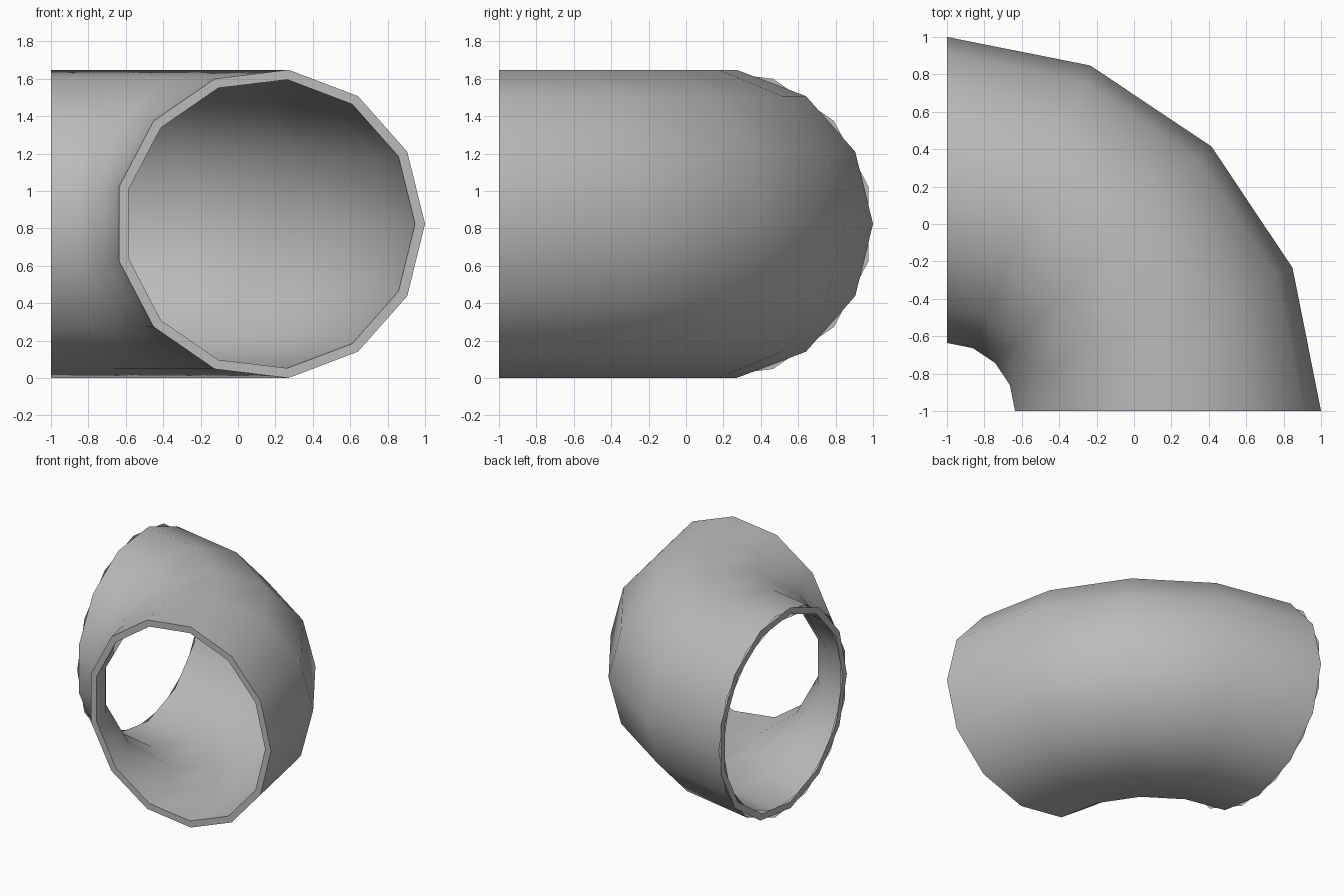
import bpy
import bmesh
from math import sin, cos, pi, radians
from mathutils import Vector

cube = bpy.data.objects.get("Cube")
if cube:
    bpy.data.objects.remove(cube)

SIDES = 13          # sides of the pipe section
BENDS = 4           # straight segments in the quarter turn
OUTER, INNER = 0.83, 0.777
BEND_RADIUS = 1.17
MID_HEIGHT = 0.824

grey = bpy.data.materials.new("plain_grey")
grey.use_nodes = True
grey.diffuse_color = (0.5, 0.5, 0.5, 1)
grey.node_tree.nodes["Principled BSDF"].inputs["Base Color"].default_value = (0.5, 0.5, 0.5, 1)


def section(bm, radius, turn, phase=0.0):
    """One ring of the pipe, at an angle round the bend centre."""
    ring = []
    for i in range(SIDES):
        a = 2 * pi * i / SIDES + phase
        reach = BEND_RADIUS + radius * cos(a)
        ring.append(bm.verts.new((-1 + reach * cos(turn),
                                  -1 + reach * sin(turn),
                                  MID_HEIGHT + radius * sin(a))))
    return ring


def bridge(bm, ring_a, ring_b):
    """Quads between two matching rings."""
    for i in range(SIDES):
        j = (i + 1) % SIDES
        bm.faces.new((ring_a[i], ring_a[j], ring_b[j], ring_b[i]))


def finish(bm, name):
    bm.normal_update()
    for face in bm.faces:
        face.smooth = True
    for edge in bm.edges:
        edge.smooth = edge.calc_face_angle(0) < radians(30)
    mesh = bpy.data.meshes.new(name)
    bm.to_mesh(mesh)
    bm.free()
    mesh.materials.append(grey)
    obj = bpy.data.objects.new(name, mesh)
    bpy.context.collection.objects.link(obj)


# Outer and inner walls, joined by the front rim
bm = bmesh.new()
turns = [pi / 2 * k / BENDS for k in range(BENDS + 1)]
outer = [section(bm, OUTER, t) for t in turns]
inner = [section(bm, INNER, t) for t in turns]
for k in range(BENDS):
    bridge(bm, outer[k + 1], outer[k])
    bridge(bm, inner[k], inner[k + 1])
bridge(bm, outer[0], inner[0])
bm.normal_update()
# The outer wall's first face must point away from the bend centre
if bm.faces[:][0].normal.dot(Vector((1, 1, 0))) < 0:
    bmesh.ops.reverse_faces(bm, faces=bm.faces[:])
finish(bm, "elbow_pipe")

# Flat rim at the other end, turned by half a side
bm = bmesh.new()
bridge(bm, section(bm, OUTER, pi / 2, pi / SIDES), section(bm, INNER, pi / 2, pi / SIDES))
bm.normal_update()
if bm.faces[:][0].normal.x > 0:
    bmesh.ops.reverse_faces(bm, faces=bm.faces[:])
finish(bm, "end_rim")
